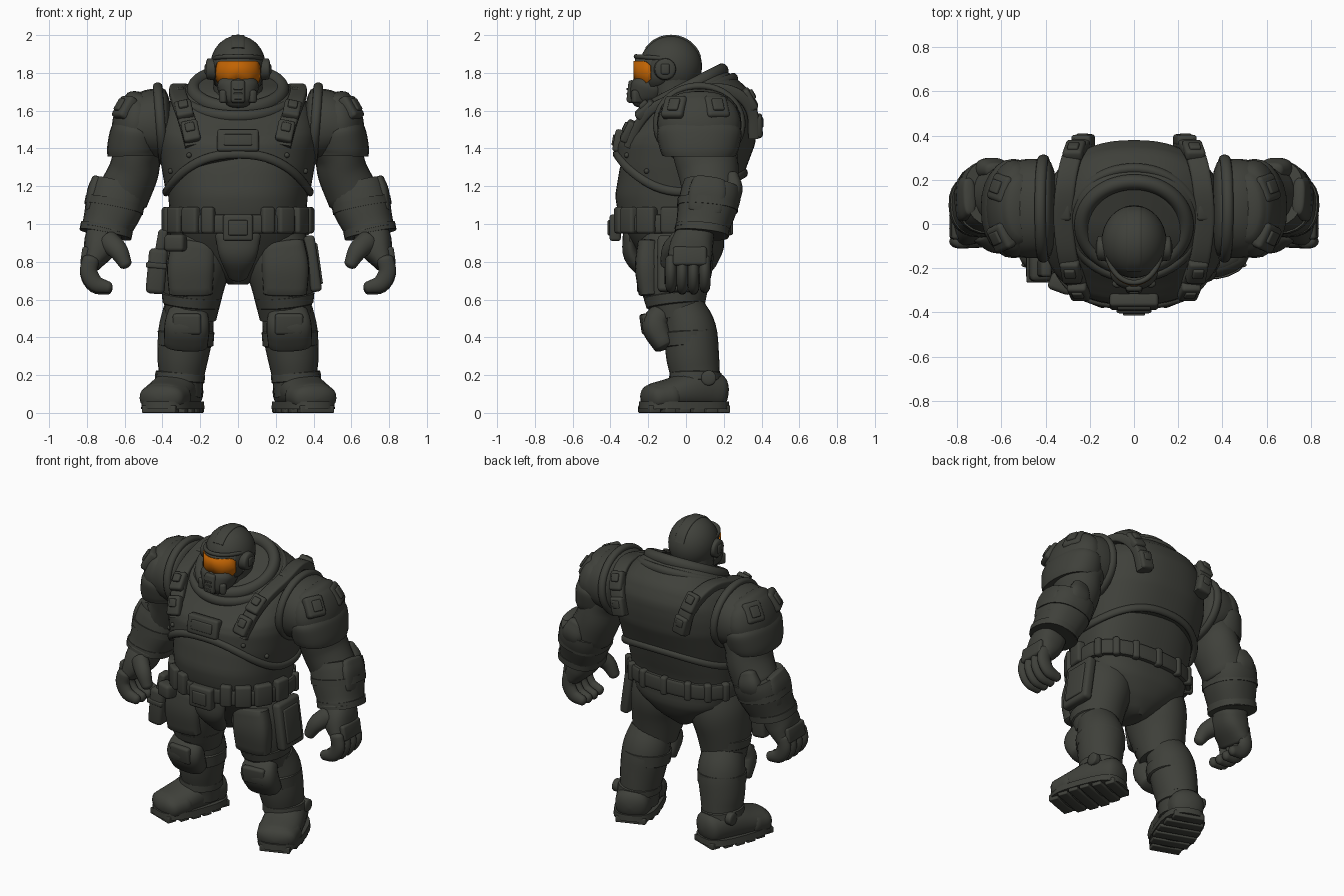
import bpy, bmesh
from math import sin, cos, pi, radians, copysign
from mathutils import Vector, Matrix, Euler

if "Cube" in bpy.data.objects:
    bpy.data.objects.remove(bpy.data.objects["Cube"])

def material(name, rgb):
    m = bpy.data.materials.new(name)
    m.use_nodes = True
    m.diffuse_color = (*rgb, 1)
    m.node_tree.nodes["Principled BSDF"].inputs["Base Color"].default_value = (*rgb, 1)
    return m

ARMOUR = material("dark olive armour", (.05, .052, .043))
ORANGE = material("orange visor", (.53, .125, .001))

def finish(name, bm, mirror=False, mat=ARMOUR):
    bmesh.ops.recalc_face_normals(bm, faces=bm.faces)
    me = bpy.data.meshes.new(name)
    bm.to_mesh(me)
    bm.free()
    me.materials.append(mat)
    for p in me.polygons:
        p.use_smooth = True
    me.set_sharp_from_angle(angle=radians(40))
    ob = bpy.data.objects.new(name, me)
    bpy.context.scene.collection.objects.link(ob)
    if mirror:
        ob.modifiers.new("Mirror", 'MIRROR').use_mirror_merge = False
    return ob

def power(v, e):
    return copysign(abs(v) ** e, v)

def skin(bm, rings, closed=False, loop=True):
    """Bridge a list of rings of points with quads."""
    rows = [[bm.verts.new(p) for p in r] for r in rings]
    n = len(rows[0])
    for i in range(len(rows) if closed else len(rows) - 1):
        r, s = rows[i], rows[(i + 1) % len(rows)]
        for j in range(n if loop else n - 1):
            k = (j + 1) % n
            bm.faces.new((r[j], r[k], s[k], s[j]))
    if loop and not closed:
        bm.faces.new(rows[0])
        bm.faces.new(rows[-1])

def resample(pts, n=4):
    """Catmull-Rom interpolation of positions and radii."""
    p = [Vector(q) for q in pts]
    p = [2 * p[0] - p[1]] + p + [2 * p[-1] - p[-2]]
    out = []
    for a, b, c, d in zip(p, p[1:], p[2:], p[3:]):
        for i in range(n):
            t = i / n
            out.append(b + (c - a) * t / 2 + (a - b * 2.5 + c * 2 - d / 2) * t * t
                       + ((b - c) * 3 + d - a) * t ** 3 / 2)
    return out + [p[-2]]

def sweep(name, pts, ref=(0, 1, 0), closed=False, e=1, cap=0, mirror=False, seg=24):
    """Sweep a superellipse along points of (x, y, z, half width, half depth)."""
    p = [Vector(q) for q in pts] if closed else resample(pts)
    n = len(p)
    def ring(i, push=0, scale=1):
        a, b = (p[i - 1], p[(i + 1) % n]) if closed else (p[max(i - 1, 0)], p[min(i + 1, n - 1)])
        t = (b - a).to_3d().normalized()
        u = Vector(ref).cross(t).normalized()
        v = t.cross(u)
        c = p[i].to_3d() + t * push
        return [c + u * p[i][3] * scale * power(cos(w), e) + v * p[i][4] * scale * power(sin(w), e)
                for w in (2 * pi * k / seg for k in range(seg))]
    rings = [ring(i) for i in range(n)]
    if cap:
        steps = [pi / 2 * k / 5 for k in range(1, 5)] + [pi * .49]
        rings = ([ring(0, -cap * sin(s), cos(s)) for s in reversed(steps)] + rings
                 + [ring(n - 1, cap * sin(s), cos(s)) for s in steps])
    bm = bmesh.new()
    skin(bm, rings, closed)
    return finish(name, bm, mirror)

def box(name, loc, size, rot=(0, 0, 0), mirror=False, bevel=.015):
    bm = bmesh.new()
    bmesh.ops.create_cube(bm, size=1, matrix=Matrix.Diagonal((*size, 1)))
    bmesh.ops.bevel(bm, geom=bm.edges[:], offset=min(bevel, min(size) * .45), segments=3,
                    profile=.5, affect='EDGES')
    turn = Euler([radians(r) for r in rot]).to_matrix().to_4x4()
    bm.transform(Matrix.Translation(loc) @ turn)
    return finish(name, bm, mirror)

def ball(name, loc, radii):
    bm = bmesh.new()
    bmesh.ops.create_uvsphere(bm, u_segments=32, v_segments=20, radius=1)
    bm.transform(Matrix.Translation(loc) @ Matrix.Diagonal((*radii, 1)))
    return finish(name, bm)

# Trunk profiles: height, half width, front, back
BELLY = [(.68, .05, -.12, .06), (.76, .18, -.2, .15), (.86, .32, -.26, .2), (.95, .345, -.32, .2),
         (1.05, .36, -.36, .21), (1.15, .37, -.375, .24), (1.3, .38, -.35, .28), (1.45, .36, -.3, .3)]
CHEST = [(1.1, .37, -.36, .25), (1.3, .405, -.375, .32), (1.42, .42, -.365, .365),
         (1.49, .418, -.345, .378), (1.55, .405, -.305, .38), (1.62, .375, -.25, .34),
         (1.68, .31, -.2, .27), (1.74, .23, -.14, .2)]

def trunk(table, a, z, grow=0):
    for lo, hi in zip(table, table[1:]):
        if z <= hi[0]:
            break
    f = min(max((z - lo[0]) / (hi[0] - lo[0]), 0), 1)
    w, front, back = (l + (h - l) * f + g for l, h, g in zip(lo[1:], hi[1:], (grow, -grow, grow)))
    s = power(sin(a), .85)
    y = -front * s if s < 0 else back * s
    lean = .37 * min(max((z - 1.42) / .3, 0), 1) if table is CHEST else 0
    return Vector((w * power(cos(a), .85), y, z + lean * y))

def hem(a):
    s = sin(a)
    return 1.17 + (.2 if s < 0 else .1) * s * s

ANGLES = [2 * pi * k / 64 for k in range(64)]
bm = bmesh.new()
skin(bm, [[trunk(BELLY, a, .68 + .77 * t / 24) for a in ANGLES] for t in range(25)])
finish("belly_and_pelvis", bm)
bm = bmesh.new()
skin(bm, [[trunk(CHEST, a, hem(a) + (1.74 - hem(a)) * t / 24) for a in ANGLES] for t in range(25)])
finish("chest_armour", bm)
sweep("chest_hem", [(*trunk(CHEST, a, hem(a)), .018, .024) for a in ANGLES], (0, 0, 1), True, seg=12)
sweep("neck_collar", [(.235 * cos(a), -.005 + .195 * sin(a), 1.71 + .1 * sin(a), .035, .04)
                      for a in ANGLES], (0, 0, 1), True)
sweep("yoke_trim", [(.285 * cos(a), .005 + .245 * sin(a), 1.67 + .1 * sin(a), .025, .03)
                    for a in ANGLES], (0, 0, 1), True)
for a in (-150, -125, -55, -30):
    ball("hem_bolt", trunk(CHEST, radians(a), hem(radians(a)) + .06, .002), (.014, .014, .014))
box("chest_panel", (0, -.352, 1.44), (.22, .06, .12), (-10, 0, 0))
box("chest_panel_face", (0, -.38, 1.445), (.15, .02, .06), (-10, 0, 0), bevel=.006)

# Shoulder harness with pouches
sweep("harness_strap", [(.24, -.305, 1.41, .025, .04), (.265, -.25, 1.53, .025, .045),
                        (.3, -.15, 1.63, .025, .045), (.32, .02, 1.69, .025, .045),
                        (.31, .17, 1.72, .025, .045), (.285, .285, 1.68, .03, .045),
                        (.25, .35, 1.59, .03, .045), (.22, .36, 1.46, .03, .045)],
      (1, 0, 0), e=.4, mirror=True)
for loc, tilt in (((.25, -.305, 1.49), -26), ((.285, -.215, 1.605), -48),
                  ((.27, .335, 1.66), -150), ((.23, .38, 1.52), -178)):
    box("harness_pouch", loc, (.09, .05, .12), (tilt, 12, 0), True)
    box("harness_clip", Vector(loc) * 1.012, (.05, .05, .05), (tilt, 12, 0), True, .008)
box("shoulder_buckle", (.32, .06, 1.71), (.07, .09, .03), (8, 12, 0), True)

# Belt
sweep("belt", [(*trunk(BELLY, a, 1.0, .012), .02, .05) for a in ANGLES], (0, 0, 1), True, .5, seg=16)
box("buckle", (0, -.375, .98), (.16, .06, .14))
box("buckle_face", (0, -.405, .98), (.1, .02, .08), bevel=.006)
for a, w in ((-69, .07), (-52, .1), (-31, .11), (-10, .1)):
    box("belt_pouch", trunk(BELLY, radians(a), 1.02, .015), (w, .065, .14), (0, 0, a + 90), True)
for a in (20, 45, 68, 90):
    box("belt_loop", trunk(BELLY, radians(a), 1, .02), (.045, .05, .12), (0, 0, a + 90), a < 90)
sweep("groin_guard", [(0, -.3, .94, .12, .035), (0, -.285, .83, .1, .045), (0, -.2, .73, .055, .04)],
      cap=.03)

# Head
ball("helmet", (0, -.08, 1.835), (.147, .165, .163))
sweep("helmet_crest", [(0, -.08 + .157 * cos(a), 1.835 + .155 * sin(a), .012, .035)
                       for a in (pi * k / 10 for k in range(1, 9))], (1, 0, 0), e=.5)
sweep("neck", [(0, -.02, 1.6, .15, .15), (0, -.06, 1.7, .13, .13), (0, -.08, 1.82, .135, .14)])
sweep("face_mask", [(0, -.19, 1.75, .105, .08), (0, -.2, 1.72, .11, .095), (0, -.215, 1.67, .09, .085),
                    (0, -.215, 1.64, .065, .065)], e=.8, cap=.025)
box("mask_snout", (0, -.28, 1.7), (.075, .06, .12), (-6, 0, 0))
box("mask_filter", (.07, -.255, 1.675), (.04, .07, .07), (0, 0, 30), True)
for i in range(3):
    box("mask_slot", (0, -.31, 1.665 + .025 * i), (.045, .012, .01), bevel=.003)
sweep("ear_cup", [(.12, -.11, 1.82, .06, .06), (.16, -.11, 1.82, .055, .055)],
      (0, 0, 1), cap=.012, mirror=True)
box("ear_block", (.162, -.11, 1.82), (.03, .05, .06), (0, 0, 0), True)
sweep("brow", [(.125 * sin(a), -.1 - .165 * cos(a), 1.875 + .012 * cos(a), .012, .012)
               for a in (pi * k / 16 for k in range(-8, 9))], (0, 0, 1), seg=12)

def goggle(name, spread, low, high, grow, mat):
    """Curved band with rounded corners and a notch over the nose."""
    columns = []
    for k in range(-12, 13):
        a, corner = radians(spread) * k / 12, .024 * max(0, abs(k) - 9) ** 2 / 9
        base = low + .03 * max(0, 1 - abs(k) / 6) + corner
        columns.append([((.128 + grow) * sin(a), -.1 - (.17 + grow) * cos(a),
                         base + (high - corner - base) * t) for t in (0, .5, 1)])
    bm = bmesh.new()
    skin(bm, columns, loop=False)
    finish(name, bm, mat=mat).modifiers.new("Thickness", 'SOLIDIFY').thickness = .008

goggle("goggle_frame", 85, 1.728, 1.878, 0, ARMOUR)
goggle("visor", 60, 1.742, 1.862, .009, ORANGE)

# Shoulders
sweep("shoulder_rim", [(.41 + .015 * sin(a), .07 + .225 * cos(a), 1.53 + .2 * sin(a), .02, .025)
                       for a in ANGLES], (1, 0, 0), True, seg=12, mirror=True)
sweep("shoulder_cap", [(.39, .07, 1.53, .19, .22), (.47, .07, 1.525, .185, .225),
                       (.55, .07, 1.51, .155, .215)], e=.9, cap=.045, mirror=True)
sweep("shoulder_dome", [(.545, .07, 1.46, .125, .21), (.54, .07, 1.54, .124, .22),
                        (.525, .07, 1.61, .11, .2), (.51, .07, 1.65, .09, .16)], cap=.045, mirror=True)
sweep("shoulder_skirt", [(.555, .07, 1.36, .135, .195), (.555, .07, 1.4, .138, .21),
                         (.545, .07, 1.48, .133, .225), (.54, .07, 1.52, .12, .21)], e=.9, mirror=True)
for y, yaw in ((-.06, -25), (.16, 20)):
    box("shoulder_plate", (.6, y, 1.615), (.06, .125, .13), (0, -32, yaw), True, .02)
    box("shoulder_plate_face", (.623, y * 1.05, 1.63), (.03, .06, .07), (0, -32, yaw), True, .008)

# Arms
sweep("upper_arm", [(.44, .07, 1.52, .15, .18), (.525, .1, 1.38, .13, .17), (.555, .12, 1.27, .133, .16),
                    (.61, .13, 1.15, .14, .145)], cap=.04, mirror=True)
sweep("gauntlet", [(.625, .14, 1.2, .148, .155), (.64, .13, 1.15, .155, .16),
                   (.66, .11, 1.08, .152, .155), (.695, .085, .98, .132, .14),
                   (.702, .08, .955, .136, .143)], e=.85, mirror=True)
for x, y, z, w in ((.655, .115, 1.1, .158), (.698, .085, .965, .14)):
    sweep("gauntlet_band", [(x - .004, y + .002, z + .02, w, w + .004),
                            (x + .004, y - .002, z - .02, w, w + .004)], e=.85, mirror=True)
sweep("elbow_guard", [(.625, .245, 1.25, .055, .035), (.645, .25, 1.18, .075, .05),
                      (.66, .225, 1.1, .06, .04)], e=.8, cap=.025, mirror=True)
sweep("gauntlet_plate", [(.745, .125, 1.235, .03, .085), (.765, .115, 1.17, .035, .1),
                         (.785, .1, 1.07, .025, .09)], e=.75, cap=.015, mirror=True)
sweep("palm", [(.705, .06, .96, .095, .095), (.73, .03, .88, .09, .115), (.775, .015, .79, .052, .115)],
      e=.8, cap=.025, mirror=True)
box("knuckle_plate", (.81, .02, .83), (.04, .18, .1), (0, -8, 0), True)
for i in range(4):
    y, drop = .1 - .06 * i, .008 * (i in (1, 2))
    sweep("finger", [(.78, y, .81, .045, .031), (.79, y, .745 - drop, .046, .031),
                     (.755, y, .685 - drop, .044, .03), (.69, y, .665 - drop, .032, .027)],
          cap=.025, mirror=True, seg=16)
sweep("thumb", [(.69, -.04, .91, .06, .05), (.635, -.085, .86, .052, .044), (.597, -.1, .79, .035, .035)],
      cap=.025, mirror=True, seg=16)

# Legs
sweep("thigh", [(.19, -.05, .98, .15, .17), (.21, -.055, .83, .18, .2), (.235, -.06, .68, .165, .185),
                (.25, -.04, .5, .135, .13)], mirror=True)
sweep("thigh_cuff", [(.245, -.06, .62, .16, .165), (.25, -.055, .57, .15, .155)], cap=.015, mirror=True)
sweep("thigh_plate", [(.235, -.2, .9, .115, .055), (.25, -.205, .77, .125, .065),
                      (.25, -.195, .63, .115, .055)], e=.65, cap=.012, mirror=True)
box("side_plate", (.395, -.04, .79), (.06, .22, .3), (0, -8, 0), bevel=.02)
box("side_plate_face", (.425, -.04, .79), (.02, .15, .22), (0, -8, 0), bevel=.008)
sweep("shin", [(.265, -.02, .55, .13, .12), (.275, .02, .44, .145, .14), (.292, .035, .3, .136, .14),
               (.3, .05, .19, .12, .13), (.315, .05, .1, .125, .13)], mirror=True)
sweep("shin_cuff", [(.277, .02, .36, .147, .145), (.275, .015, .43, .15, .15)], cap=.015, mirror=True)
sweep("knee_pad", [(.265, -.13, .53, .105, .06), (.27, -.16, .46, .12, .075), (.275, -.115, .36, .115, .06)],
      e=.75, cap=.025, mirror=True)
box("knee_plate", (.27, -.215, .47), (.15, .04, .11), (8, 0, 6), True)
sweep("ankle_band", [(.303, .05, .21, .128, .138), (.306, .05, .17, .13, .14)], cap=.012, mirror=True)
sweep("ankle_disc", [(.4, .12, .185, .04, .04), (.43, .12, .185, .04, .04)], (0, 0, 1), cap=.01, mirror=True)

# Boots turned outward, with cleated soles
YAW = 20
TOE = Vector((sin(radians(YAW)), -cos(radians(YAW)), 0))

def foot(along, z, *radii):
    return (*(Vector((.345, -.01, z)) + TOE * along), *radii)

sweep("boot", [foot(-.18, .11, .105, .1), foot(-.06, .12, .122, .11), foot(.07, .1, .128, .085),
               foot(.16, .085, .122, .075)], (0, 0, 1), e=.9, cap=.06, mirror=True)
sweep("toe_cap", [foot(.09, .09, .134, .082), foot(.172, .08, .124, .073)], (0, 0, 1),
      e=.85, cap=.06, mirror=True)
sweep("sole", [foot(0, .02, .138, .242), foot(0, .06, .134, .24)], TOE, e=.7, mirror=True)
for i in range(6):
    s = -.195 + .078 * i
    box("sole_cleat", foot(s, .02), (.265 - 2 * s * s, .062, .04), (0, 0, YAW), True, .006)

# Sidearm holster and hip pouch on the right
box("holster", (-.43, -.19, .75), (.1, .14, .24), (0, 5, 0), bevel=.025)
box("holster_grip", (-.405, -.2, .91), (.05, .08, .12), (0, 10, 0))
box("holster_band", (-.432, -.19, .78), (.11, .15, .03), (0, 5, 0), bevel=.008)
box("hip_pouch", (-.33, -.27, .9), (.11, .08, .09), (0, 0, -20), bevel=.02)
